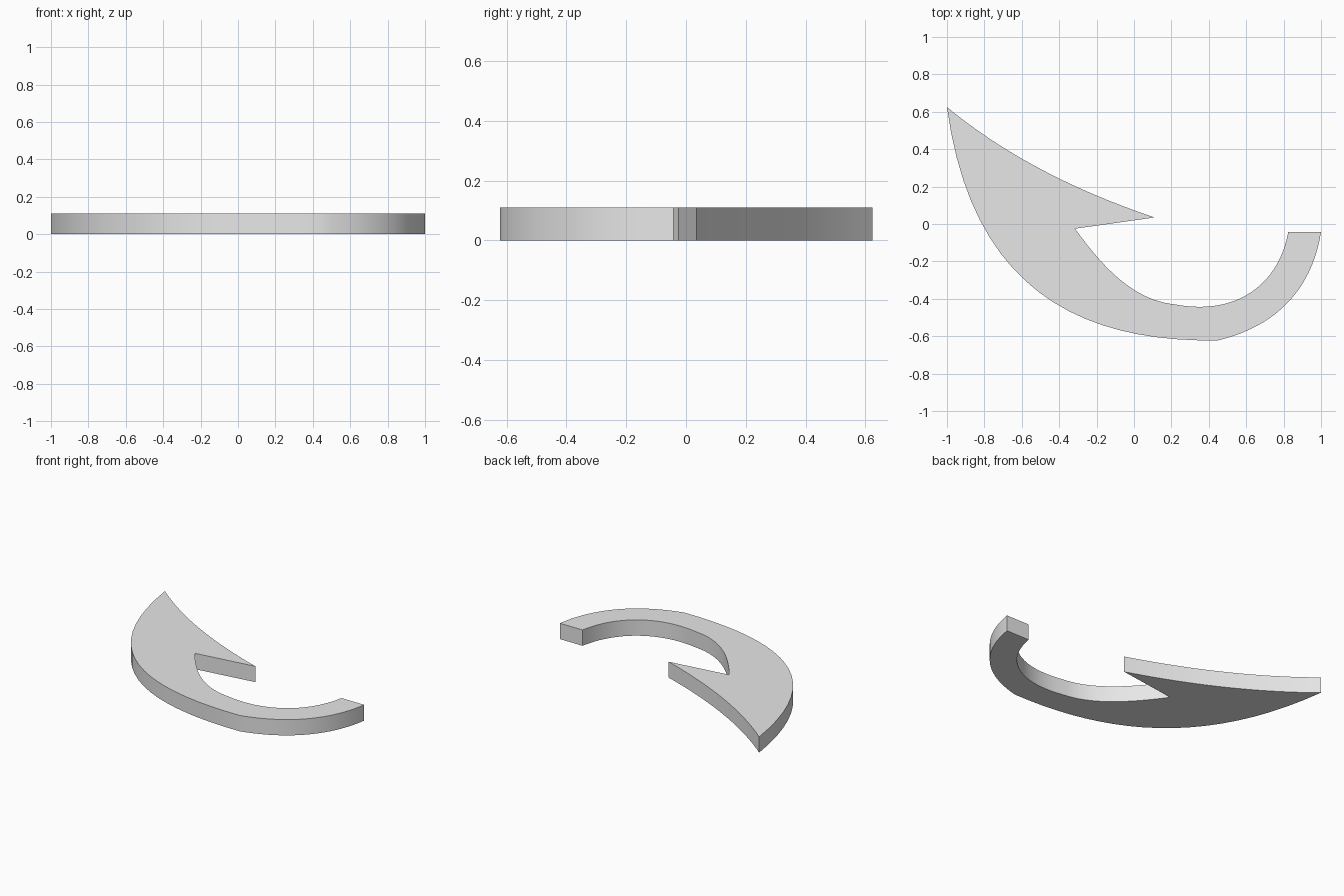
import bpy
import bmesh
import math
from mathutils import Vector
from mathutils.geometry import interpolate_bezier

HEIGHT = 0.11
STEPS = 20

cube = bpy.data.objects.get("Cube")
if cube:
    bpy.data.objects.remove(cube, do_unlink=True)

# Key corners of the hook outline
tail_tip = (-1, 0.625)
barb_tip = (0.11, 0.035)
notch = (-0.315, -0.025)
inner_low = (0.22, -0.43)
end_inner = (0.825, -0.042)
end_outer = (1, -0.042)
outer_low = (0.45, -0.622)

# Each side: start, two handles, end (no handles means a straight side)
sides = [
    (tail_tip, (-0.69, 0.37), (-0.32, 0.18), barb_tip),
    (barb_tip, notch),
    (notch, (-0.14, -0.27), (0.02, -0.41), inner_low),
    (inner_low, (0.53, -0.49), (0.77, -0.34), end_inner),
    (end_inner, end_outer),
    (end_outer, (0.95, -0.36), (0.75, -0.55), outer_low),
    (outer_low, (-0.3, -0.635), (-0.87, -0.34), tail_tip),
]


def sample(side):
    """Points along a side, leaving out its end."""
    if len(side) == 2:
        return [Vector(side[0])]
    return interpolate_bezier(*[Vector(p) for p in side], STEPS + 1)[:-1]


outline = [p for side in sides for p in sample(side)]

# Flat plate raised from the outline
bm = bmesh.new()
base = bm.faces.new([bm.verts.new((p.x, p.y, 0)) for p in outline])
raised = bmesh.ops.extrude_face_region(bm, geom=[base], use_keep_orig=True)
top = [v for v in raised["geom"] if isinstance(v, bmesh.types.BMVert)]
bmesh.ops.translate(bm, verts=top, vec=(0, 0, HEIGHT))
bmesh.ops.recalc_face_normals(bm, faces=bm.faces)
mesh = bpy.data.meshes.new("curved_hook")
bm.to_mesh(mesh)
bm.free()

hook = bpy.data.objects.new("curved_hook", mesh)
bpy.context.collection.objects.link(hook)

# Light grey material
grey = bpy.data.materials.new("light_grey")
grey.use_nodes = True
colour = (0.8, 0.8, 0.8, 1)
grey.diffuse_color = colour
grey.node_tree.nodes["Principled BSDF"].inputs["Base Color"].default_value = colour
mesh.materials.append(grey)

# Smooth curved walls with sharp rims and corners
bpy.ops.object.select_all(action="DESELECT")
hook.select_set(True)
bpy.context.view_layer.objects.active = hook
bpy.ops.object.shade_smooth_by_angle(angle=math.radians(30))
